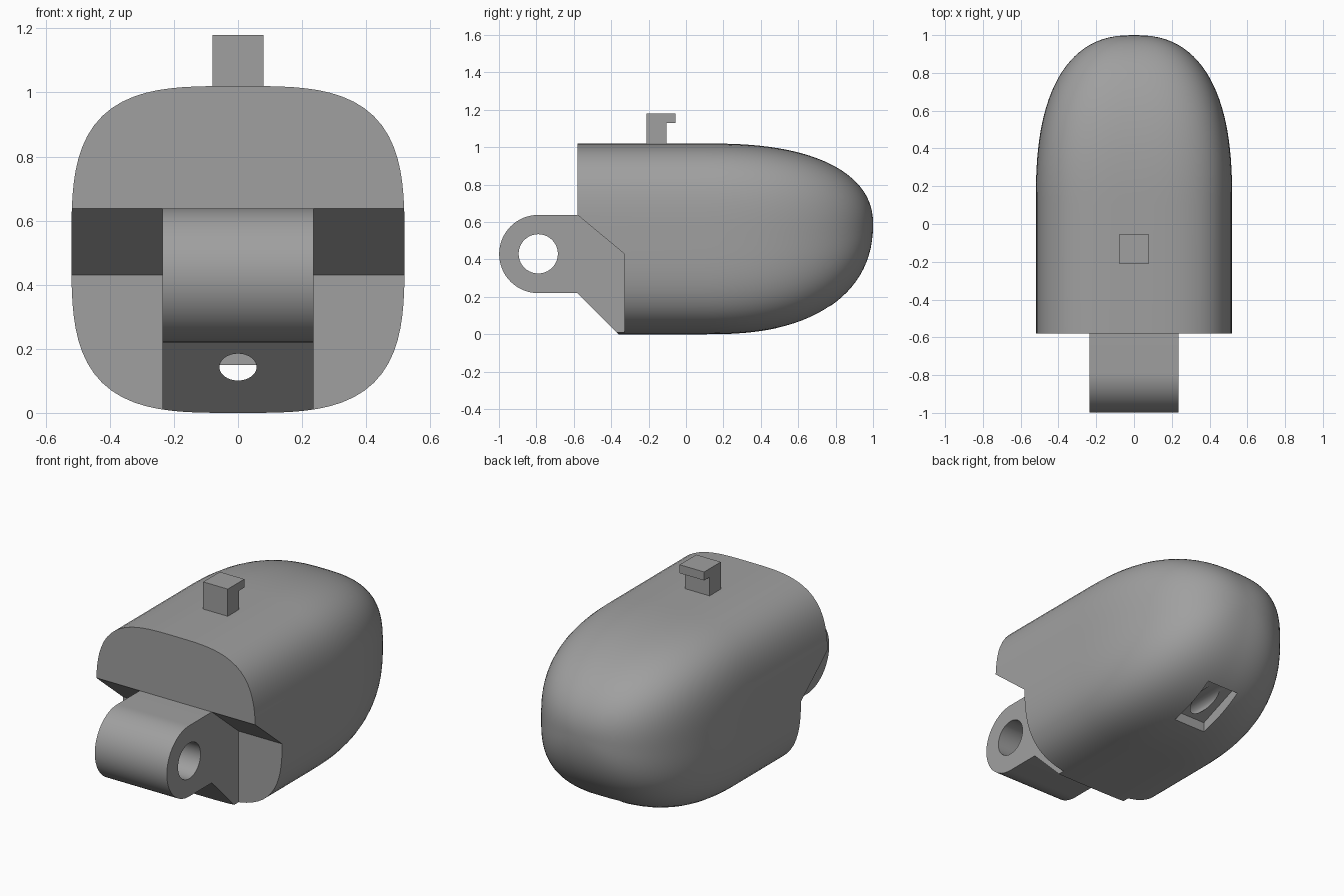
import bpy, bmesh, math

if "Cube" in bpy.data.objects:
    bpy.data.objects.remove(bpy.data.objects["Cube"])

grey = bpy.data.materials.new("plain grey")
grey.diffuse_color = (0.35, 0.35, 0.35, 1)
grey.use_nodes = True
grey.node_tree.nodes["Principled BSDF"].inputs["Base Color"].default_value = grey.diffuse_color


def finish(bm, name):
    bmesh.ops.recalc_face_normals(bm, faces=bm.faces)
    me = bpy.data.meshes.new(name)
    bm.to_mesh(me)
    bm.free()
    me.materials.append(grey)
    ob = bpy.data.objects.new(name, me)
    bpy.context.collection.objects.link(ob)
    return ob


def prism(name, outline, x0, x1):
    """Extrude a (y, z) outline from x0 to x1."""
    bm = bmesh.new()
    f = bm.faces.new([bm.verts.new((x0, y, z)) for y, z in outline])
    geo = bmesh.ops.extrude_face_region(bm, geom=[f])["geom"]
    bmesh.ops.translate(bm, vec=(x1 - x0, 0, 0),
                        verts=[v for v in geo if isinstance(v, bmesh.types.BMVert)])
    return finish(bm, name)


def arc(cy, cz, r, a0, a1, n):
    return [(cy + r * math.cos(a0 + (a1 - a0) * i / n),
             cz + r * math.sin(a0 + (a1 - a0) * i / n)) for i in range(n + 1)]


def boolean(ob, other, op):
    m = ob.modifiers.new(op, 'BOOLEAN')
    m.object, m.operation, m.solver = other, op, 'EXACT'
    bpy.context.view_layer.objects.active = ob
    bpy.ops.object.modifier_apply(modifier=m.name)
    bpy.data.objects.remove(other)


def smooth(ob):
    bpy.ops.object.select_all(action='DESELECT')
    ob.select_set(True)
    bpy.context.view_layer.objects.active = ob
    bpy.ops.object.shade_smooth_by_angle(angle=math.radians(30))


# rounded shell: superellipse sections shrinking to a blunt rear end
SEG, ROWS, Y0 = 96, 28, 0.1


def section(bm, y, t):
    f = max(0, 1 - t ** 2.5) ** 0.45
    w = 0.52 * max(0, 1 - t ** 2.6) ** 0.41
    top, bot = 0.59 + 0.43 * f, 0.59 * (1 - f)
    n = 3.4 - 0.8 * t ** 2
    ring = []
    for i in range(SEG):
        a = 2 * math.pi * i / SEG
        c, s = math.cos(a), math.sin(a)
        k = (abs(c) ** n + abs(s) ** n) ** (-1 / n)
        ring.append(bm.verts.new((w * c * k, y, (top + bot) / 2 + (top - bot) / 2 * s * k)))
    return ring


bm = bmesh.new()
rings = [section(bm, -0.58, 0)]
for j in range(ROWS):
    t = math.sin(math.pi / 2 * j / ROWS)
    rings.append(section(bm, Y0 + (1 - Y0) * t, t))
for r0, r1 in zip(rings, rings[1:]):
    for i in range(SEG):
        k = (i + 1) % SEG
        bm.faces.new((r0[i], r0[k], r1[k], r1[i]))
bm.faces.new(rings[0])
tip = bm.verts.new((0, 1, 0.59))
for i in range(SEG):
    bm.faces.new((rings[-1][i], rings[-1][(i + 1) % SEG], tip))
body = finish(bm, "body")

# chamfered notches either side of the hinge, and the slope below it
for side in (-1, 1):
    notch = [(-0.7, 0.638), (-0.58, 0.638), (-0.33, 0.43), (-0.33, -0.1), (-0.7, -0.1)]
    boolean(body, prism("notch_cutter", notch, side * 0.235, side * 0.7), 'DIFFERENCE')
boolean(body, prism("slope_cutter", [(-0.7, 0.22), (-0.58, 0.22), (-0.26, -0.1), (-0.7, -0.1)],
                    -0.3, 0.3), 'DIFFERENCE')

# hinge knuckle with its pin hole
knuckle = prism("hinge", [(-0.5, 0.638)] + arc(-0.79, 0.429, 0.209, math.pi / 2, 1.5 * math.pi, 32)
                + [(-0.5, 0.22)], -0.235, 0.235)
pin = arc(-0.79, 0.43, 0.105, 0, 2 * math.pi, 40)[:-1]
boolean(knuckle, prism("pin_cutter", pin, -0.4, 0.4), 'DIFFERENCE')
boolean(body, knuckle, 'UNION')

# sunken pocket on the underside near the rear
boolean(body, prism("pocket_cutter", [(0.48, 0.09), (0.77, 0.205), (0.77, -0.1), (0.48, -0.1)],
                    -0.105, 0.105), 'DIFFERENCE')

# oval cable channel from the hinge slope to the pocket
bm = bmesh.new()
oval = [bm.verts.new((0.058 * math.cos(math.pi * i / 16), -0.62,
                      0.143 + 0.042 * math.sin(math.pi * i / 16))) for i in range(32)]
geo = bmesh.ops.extrude_face_region(bm, geom=[bm.faces.new(oval)])["geom"]
bmesh.ops.translate(bm, vec=(0, 1.37, 0), verts=[v for v in geo if isinstance(v, bmesh.types.BMVert)])
boolean(body, finish(bm, "channel_cutter"), 'DIFFERENCE')
smooth(body)

# hooked catch on top
prism("catch", [(-0.21, 1.0), (-0.105, 1.0), (-0.105, 1.13), (-0.055, 1.13),
                (-0.055, 1.18), (-0.21, 1.18)], -0.08, 0.08)
